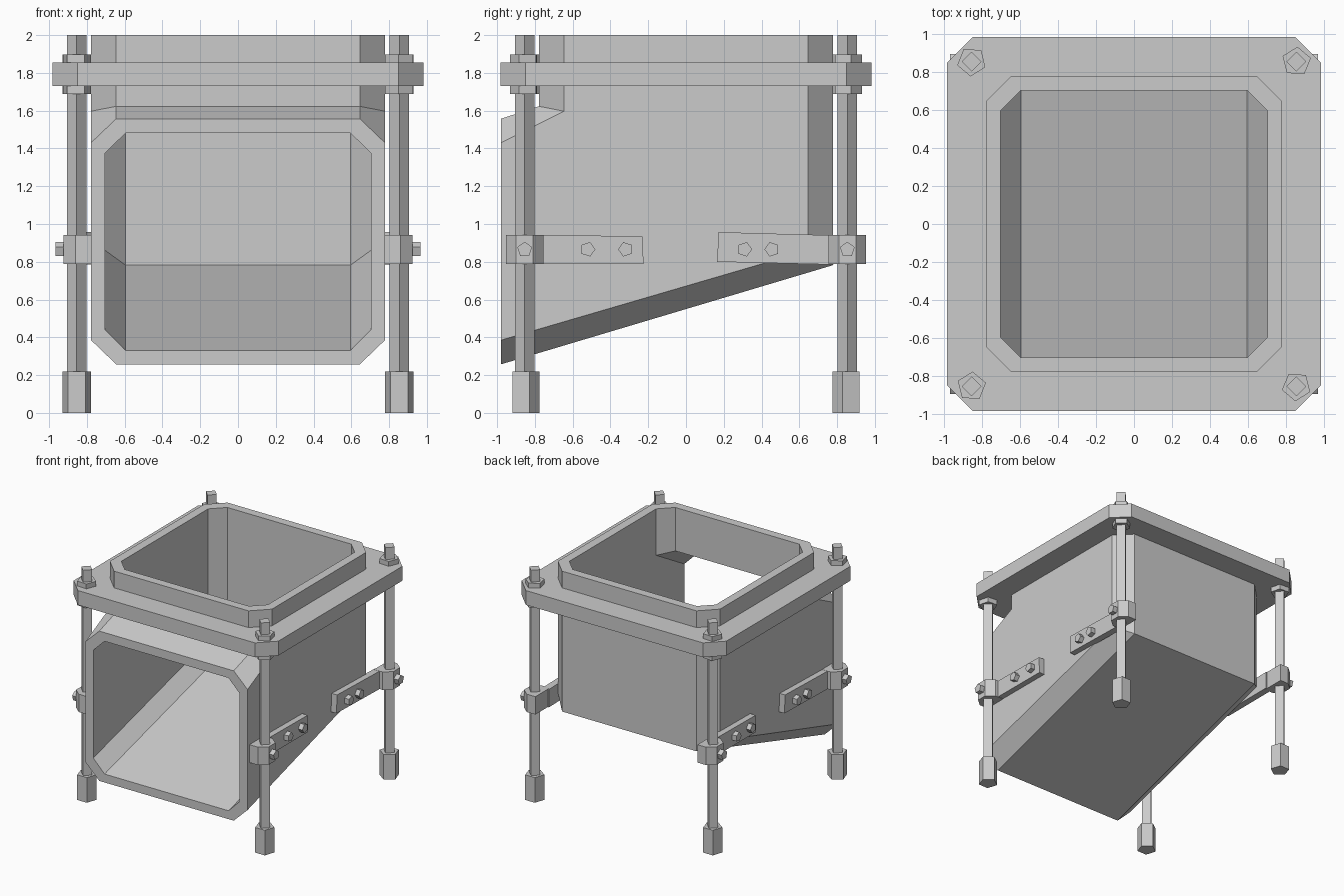
import bpy, bmesh
from math import cos, sin, pi, radians

if "Cube" in bpy.data.objects:
    bpy.data.objects.remove(bpy.data.objects["Cube"])


def loft(name, rings, closed=False):
    """Skin a list of equal-length rings; closed joins last to first, otherwise cap both ends."""
    bm = bmesh.new()
    vr = [[bm.verts.new(p) for p in r] for r in rings]
    n = len(rings[0])
    for k in range(len(vr) if closed else len(vr) - 1):
        a, b = vr[k], vr[(k + 1) % len(vr)]
        for i in range(n):
            j = (i + 1) % n
            bm.faces.new((a[i], a[j], b[j], b[i]))
    if not closed:
        bm.faces.new(vr[0])
        bm.faces.new(vr[-1])
    bmesh.ops.recalc_face_normals(bm, faces=bm.faces)
    mesh = bpy.data.meshes.new(name)
    bm.to_mesh(mesh)
    bm.free()
    ob = bpy.data.objects.new(name, mesh)
    bpy.context.collection.objects.link(ob)
    return ob


def octagon(x0, x1, lo0, lo1, hi1, hi0):
    """Chamfered square, x0/x1 short and long half widths, other coordinate from low to high."""
    return [(-x0, lo0), (x0, lo0), (x1, lo1), (x1, hi1),
            (x0, hi0), (-x0, hi0), (-x1, hi1), (-x1, lo1)]


def square_ring(x0, x1, z):
    return [(x, y, z) for x, y in octagon(x0, x1, x1, x0, -x0, -x1)]


def ngon(n, r, cx, cy, ang):
    return [(cx + r * cos(ang + 2 * pi * i / n), cy + r * sin(ang + 2 * pi * i / n)) for i in range(n)]


def prism_z(name, prof, z0, z1):
    return loft(name, [[(x, y, z) for x, y in prof] for z in (z0, z1)])


def prism_x(name, prof, x0, x1):
    return loft(name, [[(x, y, z) for y, z in prof] for x in (x0, x1)])


# elbow duct: front mouth, mitre joint, top mouth, outside then inside
def duct_rings(x0, x1, mouth):
    front = [(x, -0.98, z) for x, z in octagon(x0, x1, *mouth)]
    mitre_z = [z for _, z in octagon(x0, x1, 0.782, 0.86, 1.597, 1.623)]
    top = square_ring(x0, x1, 2.0)
    return [front, [(p[0], p[1], z) for p, z in zip(top, mitre_z)], top]


outer = duct_rings(0.645, 0.778, (0.257, 0.385, 1.43, 1.557))
inner = duct_rings(0.595, 0.703, (0.33, 0.44, 1.375, 1.482))
loft("elbow_duct", outer + inner[::-1], closed=True)

# flange around the top of the duct
loft("flange", [square_ring(0.85, 0.982, 1.73), square_ring(0.85, 0.982, 1.855),
                square_ring(0.645, 0.778, 1.855), square_ring(0.645, 0.778, 1.73)], closed=True)

# threaded legs with feet and lock nuts
C = 0.854
for sx in (-1, 1):
    for sy in (-1, 1):
        tag = ("left" if sx < 0 else "right") + ("_front" if sy < 0 else "_back")
        x, y = sx * C, sy * C
        prism_z("rod_" + tag, ngon(4, 0.052, x, y, 0), 0.2, 2.0)
        prism_z("foot_" + tag, ngon(5, 0.079, x, y, -sy * pi / 2), 0.0, 0.218)
        nut = ngon(5, 0.078, x, y, sx * sy * pi / 2 - radians(4))
        prism_z("upper_nut_" + tag, nut, 1.855, 1.897)
        prism_z("lower_nut_" + tag, nut, 1.687, 1.73)

# leg brackets: clamp, strap and bolts; the left side is the right side turned half round
straps = {
    "front": (-1, [(-0.78, 0.79), (-0.225, 0.788), (-0.23, 0.935), (-0.78, 0.942)], (-0.52, -0.32)),
    "back": (1, [(0.165, 0.80), (0.78, 0.785), (0.78, 0.94), (0.172, 0.957)], (0.31, 0.455)),
}
for side in ("right", "left"):
    for end, (sy, strap, bolts) in straps.items():
        y = sy * C
        clamp = [(0.778, y - 0.1), (0.86, y - 0.1), (0.925, y - 0.045),
                 (0.925, y + 0.045), (0.86, y + 0.1), (0.778, y + 0.1)]
        parts = [prism_z(f"clamp_{side}_{end}", clamp, 0.787, 0.942),
                 prism_x(f"strap_{side}_{end}", strap, 0.77, 0.83),
                 prism_x(f"clamp_bolt_{side}_{end}", ngon(5, 0.041, y, 0.865, pi / 2), 0.92, 0.967)]
        for i, by in enumerate(bolts):
            parts.append(prism_x(f"strap_bolt_{side}_{end}_{i + 1}",
                                 ngon(5, 0.04, by, 0.866, pi * i), 0.825, 0.87))
        if side == "left":
            for ob in parts:
                ob.rotation_euler.z = pi
